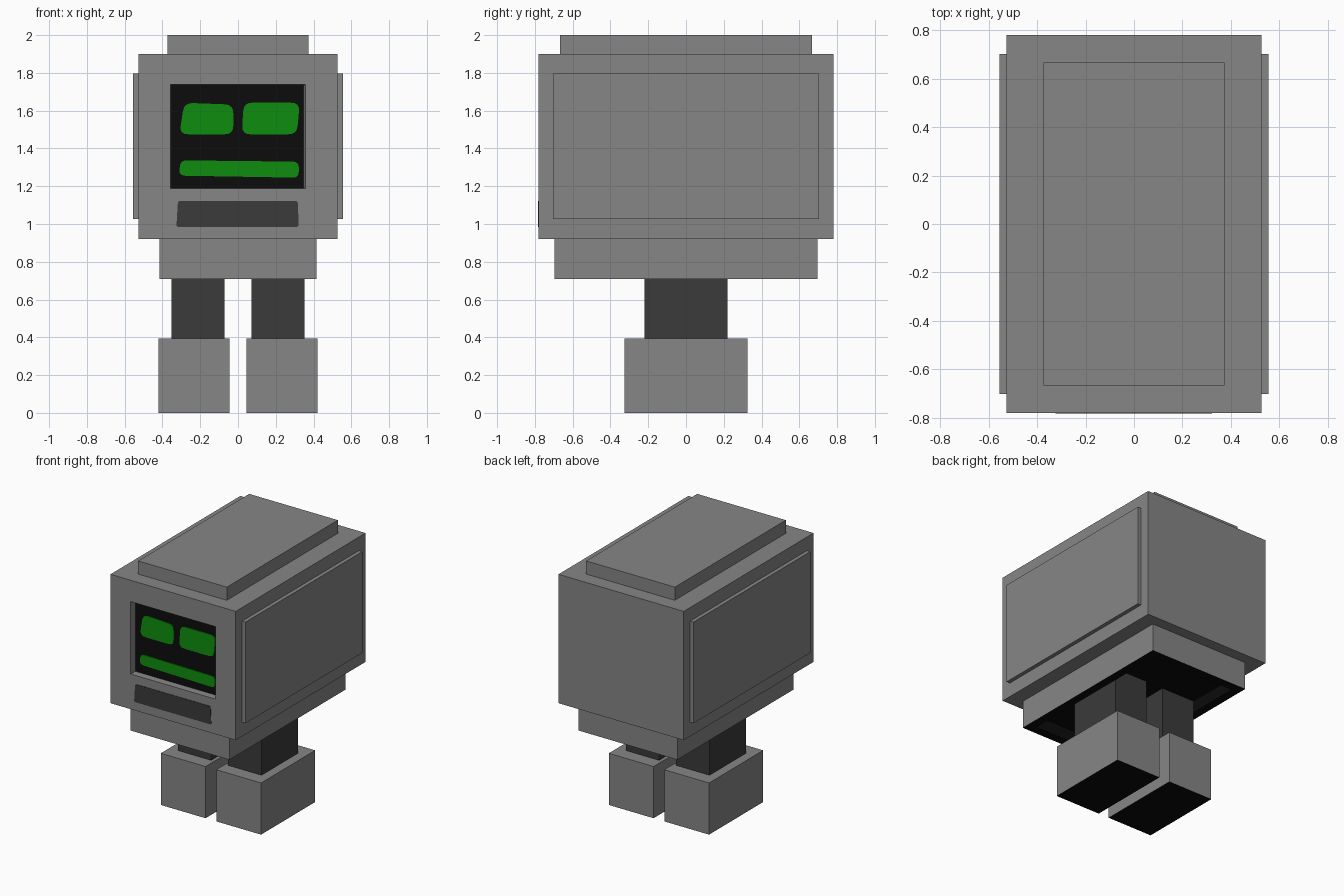
import bpy, bmesh
from mathutils import Vector

if "Cube" in bpy.data.objects:
    bpy.data.objects.remove(bpy.data.objects["Cube"])


def material(name, rgb):
    m = bpy.data.materials.new(name)
    m.diffuse_color = (*rgb, 1)
    m.use_nodes = True
    m.node_tree.nodes["Principled BSDF"].inputs["Base Color"].default_value = m.diffuse_color
    return m


GREY = material("casing grey", (0.238, 0.238, 0.238))
DARK = material("dark grey", (0.043, 0.043, 0.043))
BLACK = material("black", (0.0035, 0.0035, 0.0035))
GREEN = material("screen green", (0.0045, 0.27, 0.0045))


def finish(bm, name, mats):
    bmesh.ops.recalc_face_normals(bm, faces=bm.faces)
    me = bpy.data.meshes.new(name)
    bm.to_mesh(me)
    bm.free()
    for m in mats:
        me.materials.append(m)
    ob = bpy.data.objects.new(name, me)
    bpy.context.collection.objects.link(ob)
    return ob


def box_bm(lo, hi):
    bm = bmesh.new()
    bmesh.ops.create_cube(bm, size=1)
    lo, hi = Vector(lo), Vector(hi)
    for v in bm.verts:
        v.co = Vector([(l + h) / 2 + c * (h - l) for l, h, c in zip(lo, hi, v.co)])
    bm.normal_update()
    return bm


def box(name, lo, hi, mat):
    return finish(box_bm(lo, hi), name, [mat])


def face_toward(bm, direction):
    return max(bm.faces, key=lambda f: f.normal.dot(Vector(direction)))


def inset_to(bm, face, lo, hi):
    """Inset a face, then snap the inner face to the box lo..hi."""
    bmesh.ops.inset_individual(bm, faces=[face], thickness=0.02)
    mid = face.calc_center_median()
    for v in face.verts:
        v.co = Vector([l if c < m else h for l, h, c, m in zip(lo, hi, v.co, mid)])


def plate(name, corners, y, mat, radius, thick=0.006):
    """Thin rounded plate facing -y; corners are (x, z)."""
    bm = bmesh.new()
    pts = [Vector(c) for c in corners]
    outline = []
    for i, p in enumerate(pts):
        a = p + (pts[i - 1] - p).normalized() * radius
        b = p + (pts[(i + 1) % len(pts)] - p).normalized() * radius
        for k in range(5):
            t = k / 4
            outline.append(a * (1 - t) ** 2 + p * 2 * t * (1 - t) + b * t * t)
    front = bm.faces.new([bm.verts.new((p.x, y - thick, p.y)) for p in outline])
    ext = bmesh.ops.extrude_face_region(bm, geom=[front])["geom"]
    for v in ext:
        if isinstance(v, bmesh.types.BMVert):
            v.co.y = y
    return finish(bm, name, [mat])


# Head casing with a sunken black screen
bm = box_bm((-0.527, -0.78, 0.92), (0.527, 0.78, 1.90))
screen = face_toward(bm, (0, -1, 0))
inset_to(bm, screen, (-0.357, -0.78, 1.187), (0.357, -0.78, 1.738))
inset_to(bm, screen, (-0.352, -0.73, 1.19), (0.347, -0.73, 1.735))
screen.material_index = 1
finish(bm, "head_casing", [GREY, BLACK])

# Lid
box("top_lid", (-0.373, -0.667, 1.90), (0.373, 0.667, 2.0), GREY)

# Lower skirt with a black hollow underside
bm = box_bm((-0.415, -0.697, 0.71), (0.415, 0.697, 0.92))
under = face_toward(bm, (0, 0, -1))
inset_to(bm, under, (-0.35, -0.63, 0.71), (0.35, 0.63, 0.71))
inset_to(bm, under, (-0.35, -0.63, 0.80), (0.35, 0.63, 0.80))
for f in bm.faces:
    if all(abs(v.co.x) < 0.414 or v.co.z < 0.711 for v in f.verts):
        f.material_index = 1
finish(bm, "lower_skirt", [GREY, BLACK])

# Side panels, legs and feet, mirrored left and right
for side, s in (("left", -1), ("right", 1)):
    def span(a, b):
        return sorted((a * s, b * s))
    x0, x1 = span(0.527, 0.556)
    box(side + "_side_panel", (x0, -0.703, 1.027), (x1, 0.703, 1.797), GREY)
    x0, x1 = span(0.072, 0.352)
    box(side + "_leg", (x0, -0.22, 0.385), (x1, 0.22, 0.80), DARK)
    x0, x1 = span(0.045, 0.422)
    bm = box_bm((x0, -0.325, 0), (x1, 0.325, 0.393))
    face_toward(bm, (0, 0, -1)).material_index = 1
    finish(bm, side + "_foot", [GREY, BLACK])

# Glowing face on the screen
plate("left_eye", [(-0.31, 1.475), (-0.025, 1.475), (-0.025, 1.632), (-0.285, 1.642)],
      -0.73, GREEN, 0.045)
plate("right_eye", [(0.02, 1.475), (0.312, 1.475), (0.327, 1.642), (0.03, 1.642)],
      -0.73, GREEN, 0.045)
plate("mouth", [(-0.312, 1.256), (0.322, 1.245), (0.322, 1.33), (-0.305, 1.337)],
      -0.73, GREEN, 0.032)

# Slot under the screen
plate("front_slot", [(-0.326, 0.985), (0.322, 0.985), (0.316, 1.122), (-0.318, 1.122)],
      -0.78, DARK, 0.012, 0.003)
